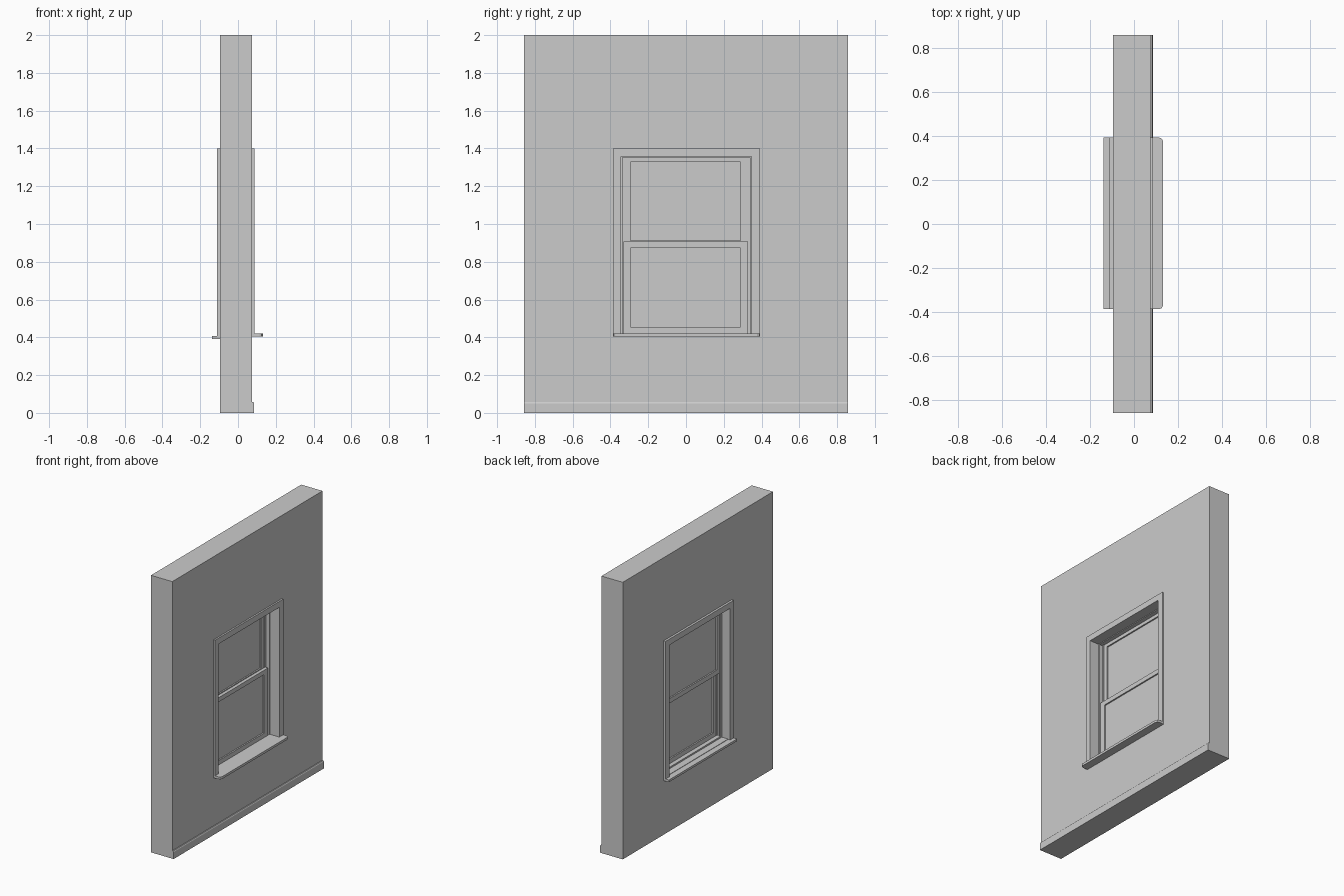
import bpy, bmesh

if "Cube" in bpy.data.objects:
    bpy.data.objects.remove(bpy.data.objects["Cube"])


def finish(name, bm):
    bmesh.ops.recalc_face_normals(bm, faces=bm.faces)
    me = bpy.data.meshes.new(name)
    bm.to_mesh(me)
    bm.free()
    ob = bpy.data.objects.new(name, me)
    bpy.context.collection.objects.link(ob)
    return ob


def prism(name, pts, place, depth):
    """Extrude a flat outline: place maps 2D points to 3D, depth is the offset."""
    bm = bmesh.new()
    f = bm.faces.new([bm.verts.new(place(a, b)) for a, b in pts])
    r = bmesh.ops.extrude_face_region(bm, geom=[f])
    bmesh.ops.translate(bm, vec=depth,
                        verts=[v for v in r["geom"] if isinstance(v, bmesh.types.BMVert)])
    return finish(name, bm)


def box(name, x0, x1, y0, y1, z0, z1):
    pts = [(y0, z0), (y1, z0), (y1, z1), (y0, z1)]
    return prism(name, pts, lambda y, z: (x0, y, z), (x1 - x0, 0, 0))


def ring(name, x0, x1, outer, inner):
    """Rectangular frame; outer and inner are (y0, y1, z0, z1)."""
    bm = bmesh.new()
    loops = []
    for x in (x0, x1):
        for y0, y1, z0, z1 in (outer, inner):
            loops.append([bm.verts.new((x, y, z)) for y, z in
                          ((y0, z0), (y1, z0), (y1, z1), (y0, z1))])
    a, b, c, d = loops
    for p, q in ((a, b), (b, d), (d, c), (c, a)):
        for i in range(4):
            j = (i + 1) % 4
            bm.faces.new((p[i], p[j], q[j], q[i]))
    return finish(name, bm)


CY = 0.003            # window is a touch off centre
L, R = CY - 0.389, CY + 0.389
OL, OR, OB, OT = -0.345, 0.347, 0.407, 1.357

# wall with window opening
ring("wall", -0.095, 0.075, (-0.857, 0.857, 0, 2), (OL, OR, OB, OT))

# skirting board with chamfered top
prism("baseboard", [(0.075, 0), (0.086, 0), (0.086, 0.05), (0.082, 0.057), (0.075, 0.057)],
      lambda x, z: (x, -0.857, z), (0, 1.714, 0))

# three-sided casings inside and outside
for name, x0, x1, zb in (("inner_casing", 0.075, 0.087, 0.42),
                         ("outer_casing", -0.111, -0.095, 0.405)):
    u = [(L, zb), (L, 1.4), (R, 1.4), (R, zb), (OR, zb), (OR, OT), (OL, OT), (OL, zb)]
    prism(name, u, lambda y, z: (x0, y, z), (x1 - x0, 0, 0))

# indoor sill: board in the opening plus a rounded nose
box("inner_sill_board", -0.015, 0.075, OL, OR, 0.405, 0.421)
nose = [(0.075, L), (0.114, L), (0.125, L + 0.004), (0.132, L + 0.016),
        (0.132, R - 0.016), (0.125, R - 0.004), (0.114, R), (0.075, R)]
prism("inner_sill_nose", nose, lambda x, y: (x, y, 0.404), (0, 0, 0.017))

# outdoor sill
box("outer_sill_board", -0.095, -0.015, OL, OR, 0.395, 0.41)
box("outer_sill_nose", -0.138, -0.095, L, R, 0.391, 0.407)

# window frame with side tracks
ring("window_frame", -0.045, 0.014, (OL, OR, OB, OT), (-0.337, 0.339, 0.421, 1.352))
for side, y0, y1 in (("left", -0.337, -0.323), ("right", 0.317, 0.339)):
    box(side + "_track", -0.018, -0.012, y0, y1, 0.421, 1.352)
    box(side + "_stop", -0.045, -0.038, y0, y1, 0.421, 1.352)

# sliding sashes: upper one outside, lower one inside
ring("upper_sash", -0.040, -0.016, (-0.330, 0.328, 0.878, 1.352), (-0.295, 0.288, 0.912, 1.328))
ring("lower_sash", -0.014, 0.010, (-0.330, 0.328, 0.421, 0.907), (-0.291, 0.285, 0.453, 0.875))
box("upper_glass", -0.030, -0.026, -0.297, 0.290, 0.910, 1.330)
box("lower_glass", -0.004, 0.000, -0.293, 0.287, 0.451, 0.877)
